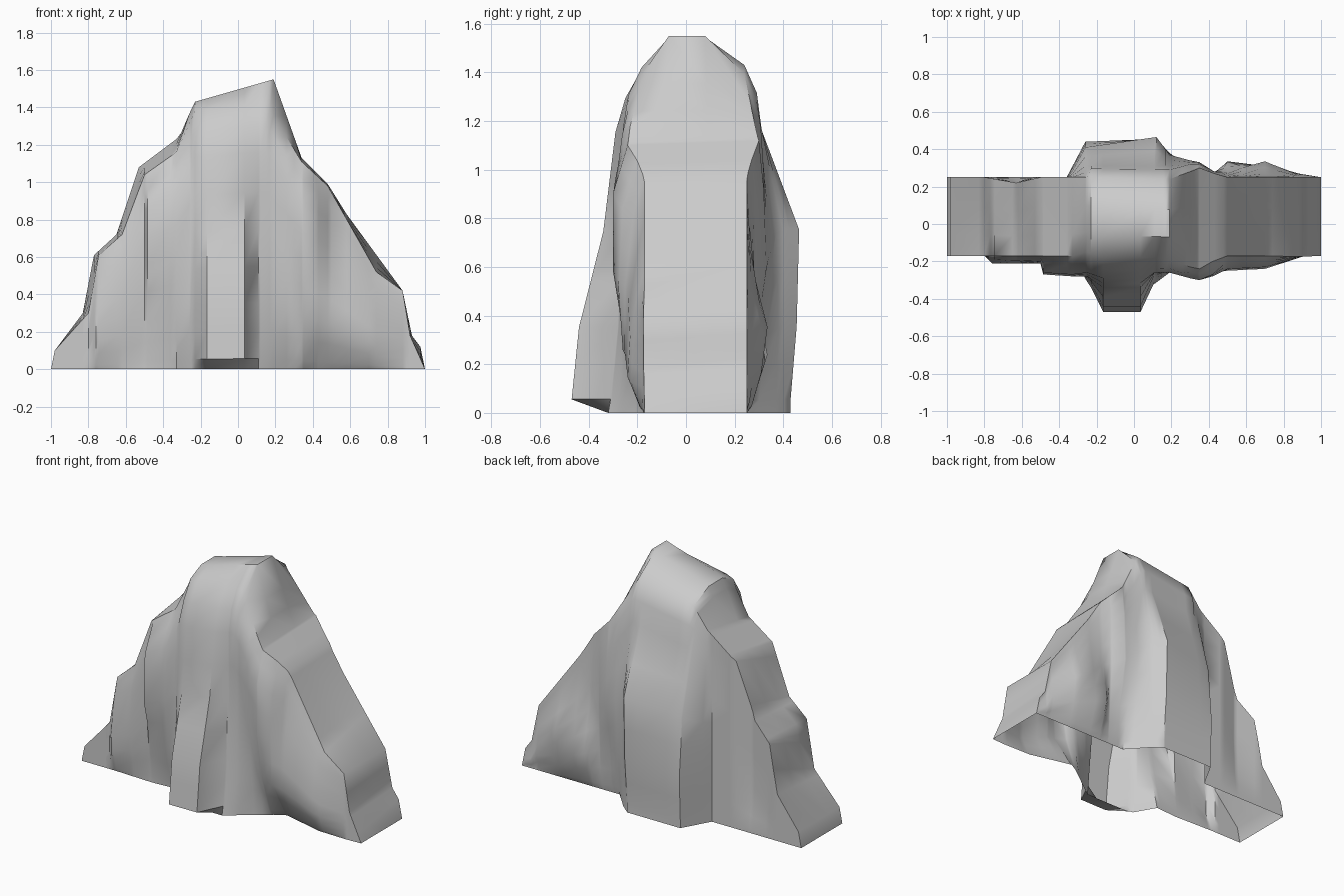
import bpy, bmesh, math

if "Cube" in bpy.data.objects:
    bpy.data.objects.remove(bpy.data.objects["Cube"])


def lerp_list(keys, x):
    """Interpolate (x, values...) stations at x."""
    for a, b in zip(keys, keys[1:]):
        if x <= b[0]:
            t = (x - a[0]) / (b[0] - a[0])
            return [p + (q - p) * t for p, q in zip(a[1:], b[1:])]
    return list(keys[-1][1:])


# Skyline of the front rim, back rim and the domed crown between them (x, z)
front_sky = [(-1, 0), (-.98, .1), (-.8, .3), (-.745, .61), (-.62, .72), (-.5, 1.04),
             (-.33, 1.16), (-.23, 1.38), (.15, 1.42), (.34, 1.11), (.48, .98),
             (.74, .52), (.88, .42), (.92, .18), (1, 0)]
back_sky = [(-1, 0), (-.98, .1), (-.83, .3), (-.77, .61), (-.65, .72), (-.53, 1.08),
            (-.33, 1.23), (-.23, 1.36), (.17, 1.43), (.34, 1.13), (.48, .99),
            (.58, .83), (.88, .42), (.93, .18), (.975, .12), (1, 0)]
crown_sky = [(-.33, 1.22), (-.23, 1.43), (.19, 1.55), (.34, 1.13)]

# Rib depths: x, then y at these fractions of the local height
fractions = [0, .04, .25, .53, .82, 1]
front_ribs = [
    (-1, *[-.17] * 6), (-.8, *[-.17] * 6),
    (-.76, -.17, -.18, -.21, -.21, -.19, -.17),
    (-.5, -.18, -.18, -.2, -.21, -.2, -.17),
    (-.485, -.18, -.18, -.2, -.27, -.26, -.17),
    (-.33, -.17, -.18, -.24, -.28, -.27, -.17),
    (-.25, -.31, -.3, -.28, -.28, -.26, -.15),
    (-.165, -.32, -.47, -.44, -.34, -.29, -.18),     # front spur
    (.035, -.32, -.47, -.44, -.34, -.29, -.18),
    (.11, -.32, -.31, -.28, -.26, -.26, -.18),
    (.19, -.26, -.26, -.25, -.25, -.26, -.185),
    (.3, -.18, -.18, -.23, -.27, -.29, -.23),
    (.35, -.14, -.17, -.25, -.3, -.3, -.24),         # right shoulder
    (.42, -.1, -.13, -.26, -.28, -.27, -.2),
    (.5, -.12, -.15, -.25, -.24, -.2, -.17),
    (.7, -.17, -.19, -.24, -.23, -.2, -.17),
    (.9, *[-.175] * 6), (1, *[-.17] * 6)]
back_ribs = [
    (-1, *[.25] * 6), (-.8, *[.25] * 6),
    (-.63, .25, .25, .23, .22, .22, .22),
    (-.5, *[.25] * 6), (-.36, *[.25] * 6),
    (-.26, .43, .43, .44, .41, .31, .25),            # back spur
    (.12, .43, .43, .455, .465, .31, .24),
    (.19, .37, .37, .38, .37, .31, .24),
    (.3, .25, .26, .3, .34, .32, .28),
    (.35, .25, .26, .28, .33, .32, .3),
    (.43, .25, .26, .27, .28, .28, .27),
    (.5, .25, .27, .335, .28, .26, .25),
    (.7, .25, .27, .31, .335, .27, .25),
    (.88, .25, .25, .27, .26, .25, .25), (1, *[.25] * 6)]

rows = [0, .04, .14, .25, .39, .53, .67, .82, .92, 1]


def side(ribs, sky, x):
    """One vertical rib, base to rim; the dome is slightly rounded."""
    stations = list(zip(fractions, lerp_list(ribs, x)))
    top = lerp_list(sky, x)[0]
    pts = []
    for f in rows:
        y = lerp_list(stations, f)[0]
        if f == .92 and -.25 < x < .28:
            y += math.copysign(.02, y)
        pts.append((x, y, top * f))
    return pts


def crown(front, back):
    """Two points bridging the rims, lifted to the crown over the peak."""
    x, pts = front[0], []
    for t in (.27, .62):
        y = front[1] + (back[1] - front[1]) * t
        z = front[2] + (back[2] - front[2]) * t
        if -.33 < x < .34:
            z = max(z, lerp_list(crown_sky, x)[0])
        pts.append((x, y, z))
    return pts


# Columns across the mountain wherever any outline or rib has a station
xs = []
for x in sorted({s[0] for lst in (front_sky, back_sky, crown_sky, front_ribs, back_ribs)
                 for s in lst} | {.26}):
    if not xs or x - xs[-1] > .003:
        xs.append(x)

bm = bmesh.new()
columns = []
for x in xs:
    front, back = side(front_ribs, front_sky, x), side(back_ribs, back_sky, x)
    loop = front + crown(front[-1], back[-1]) + back[::-1]
    columns.append([bm.verts.new(p) for p in loop])
for a, b in zip(columns, columns[1:]):
    for i in range(len(a) - 1):
        bm.faces.new((a[i], b[i], b[i + 1], a[i + 1]))

# Collapse the pointed ends; the underside stays open
bmesh.ops.remove_doubles(bm, verts=bm.verts, dist=.0005)
bmesh.ops.recalc_face_normals(bm, faces=bm.faces)
mesh = bpy.data.meshes.new("rock_mountain")
bm.to_mesh(mesh)
bm.free()
rock = bpy.data.objects.new("rock_mountain", mesh)
bpy.context.collection.objects.link(rock)
bpy.context.view_layer.objects.active = rock
rock.select_set(True)
bpy.ops.object.shade_smooth_by_angle(angle=math.radians(42))
